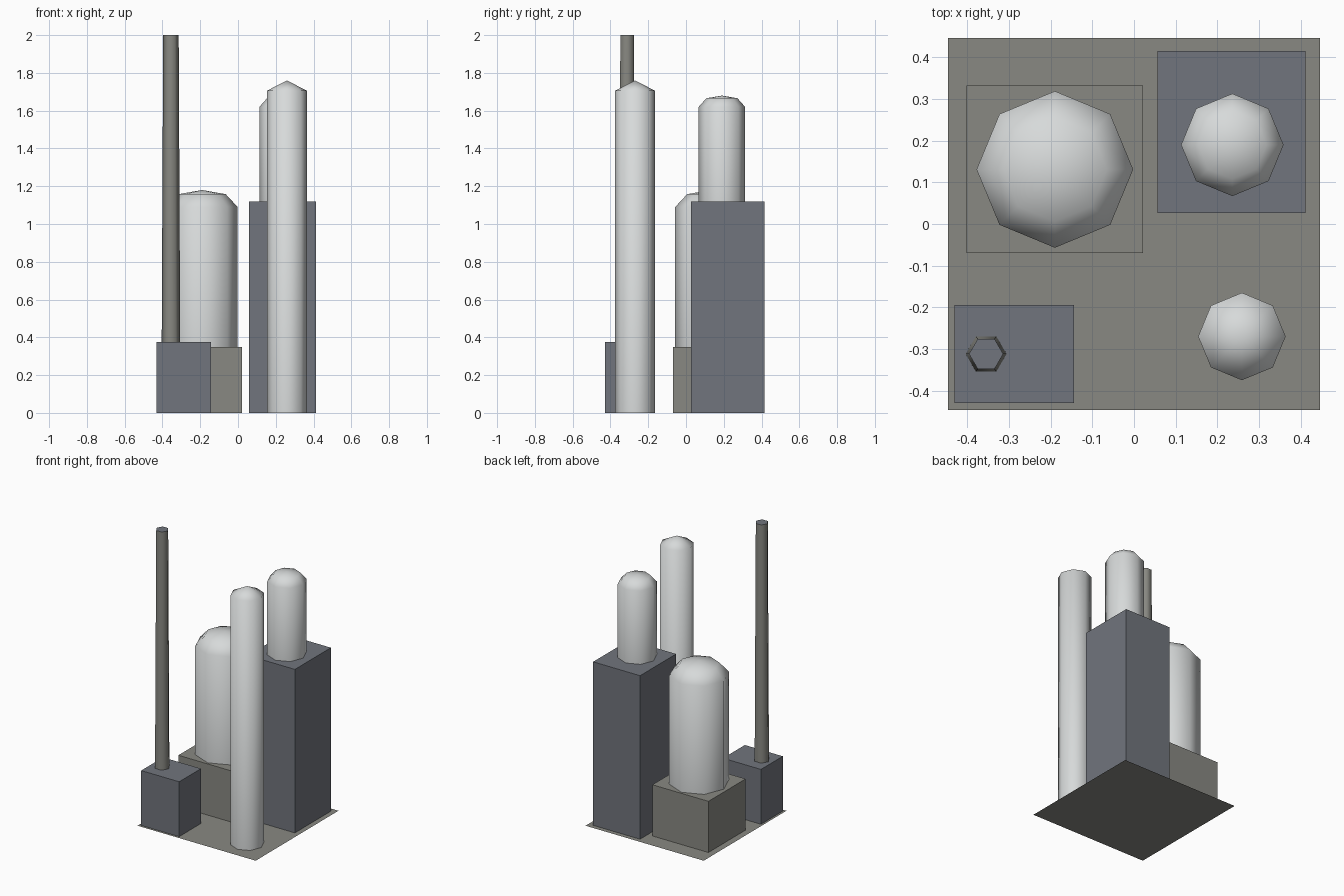
import bpy, bmesh, math

if "Cube" in bpy.data.objects:
    bpy.data.objects.remove(bpy.data.objects["Cube"])


def material(name, rgb):
    m = bpy.data.materials.new(name)
    m.diffuse_color = (*rgb, 1.0)
    m.use_nodes = True
    m.node_tree.nodes["Principled BSDF"].inputs["Base Color"].default_value = m.diffuse_color
    return m


CONCRETE = material("olive_grey_concrete", (0.25, 0.25, 0.225))
SLATE = material("slate_grey", (0.165, 0.178, 0.205))
WHITE = material("tank_white", (0.68, 0.70, 0.70))


def finish(name, bm, mat, smooth=False):
    me = bpy.data.meshes.new(name)
    bmesh.ops.recalc_face_normals(bm, faces=bm.faces)
    for f in bm.faces:
        f.smooth = smooth
    bm.to_mesh(me)
    bm.free()
    me.materials.append(mat)
    ob = bpy.data.objects.new(name, me)
    bpy.context.collection.objects.link(ob)
    return ob


def block(name, x0, x1, y0, y1, h, mat):
    """Box standing on the ground slab, open underneath."""
    bm = bmesh.new()
    bmesh.ops.create_cube(bm, size=1)
    for v in bm.verts:
        v.co = (x1 if v.co.x > 0 else x0, y1 if v.co.y > 0 else y0, h if v.co.z > 0 else 0)
    bottom = [f for f in bm.faces if all(v.co.z < 1e-6 for v in f.verts)]
    bmesh.ops.delete(bm, geom=bottom, context='FACES_ONLY')
    return finish(name, bm, mat)


def lathe(name, x, y, sides, profile, mat):
    """Turn a (radius, height) profile; a zero radius closes to a point."""
    bm = bmesh.new()
    rings = []
    for r, z in profile:
        n = sides if r > 0 else 1
        rings.append([bm.verts.new((x + r * math.cos(math.tau * i / sides),
                                    y + r * math.sin(math.tau * i / sides), z))
                      for i in range(n)])
    for a, b in zip(rings, rings[1:]):
        for i in range(sides):
            j = (i + 1) % sides
            if len(b) == 1:
                bm.faces.new((a[i], a[j], b[0]))
            else:
                bm.faces.new((a[i], a[j], b[j], b[i]))
    return finish(name, bm, mat, smooth=True)


# Ground slab: a single flat sheet
bm = bmesh.new()
bmesh.ops.create_grid(bm, x_segments=1, y_segments=1, size=0.447)
finish("ground_slab", bm, CONCRETE)

# Buildings
block("chimney_building", -0.431, -0.144, -0.43, -0.194, 0.375, SLATE)
block("tank_plinth", -0.402, 0.022, -0.07, 0.332, 0.35, CONCRETE)
block("tower_building", 0.057, 0.412, 0.026, 0.415, 1.118, SLATE)

# Domed tanks
lathe("wide_tank", -0.19, 0.131, 8,
      [(0.188, 0.35), (0.188, 1.09), (0.125, 1.158), (0, 1.18)], WHITE)
lathe("roof_tank", 0.236, 0.19, 8,
      [(0.123, 1.118), (0.123, 1.62), (0.082, 1.666), (0, 1.68)], WHITE)
lathe("tall_tank", 0.259, -0.27, 8,
      [(0.105, 0), (0.105, 1.706), (0, 1.76)], WHITE)

# Tapered chimney with a slate cap
lathe("chimney", -0.355, -0.312, 6, [(0.049, 0.375), (0.041, 2.0)], CONCRETE)
cap = lathe("chimney_cap", -0.355, -0.312, 6, [(0.041, 2.0), (0, 2.0)], SLATE)
for p in cap.data.polygons:
    p.use_smooth = False
    if p.normal.z < 0:
        p.flip()
